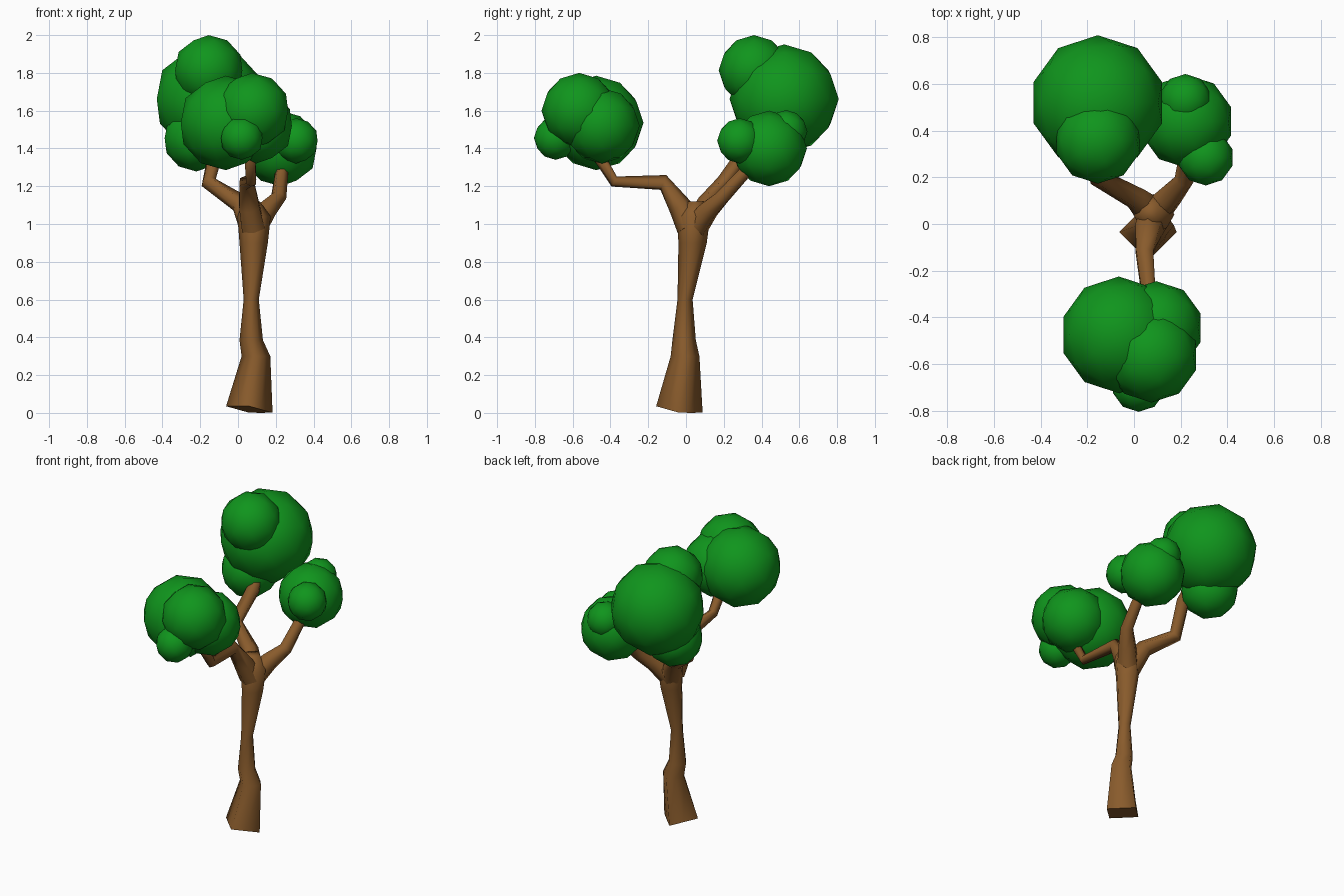
import bpy, bmesh, math
from mathutils import Vector

if "Cube" in bpy.data.objects:
    bpy.data.objects.remove(bpy.data.objects["Cube"])


def material(name, color):
    m = bpy.data.materials.new(name)
    m.diffuse_color = color
    m.use_nodes = True
    m.node_tree.nodes["Principled BSDF"].inputs["Base Color"].default_value = m.diffuse_color
    return m


BARK = material("bark", (0.25, 0.105, 0.025, 1))
LEAF = material("leaf", (0.005, 0.30, 0.012, 1))


def finish(name, bm, mat):
    bmesh.ops.recalc_face_normals(bm, faces=bm.faces[:])
    for f in bm.faces:
        f.smooth = True
    me = bpy.data.meshes.new(name)
    bm.to_mesh(me)
    bm.free()
    me.materials.append(mat)
    ob = bpy.data.objects.new(name, me)
    bpy.context.collection.objects.link(ob)
    return ob


def skin_rings(name, rings):
    """Bridge successive closed rings of points and cap both ends."""
    bm = bmesh.new()
    loops = [[bm.verts.new(p) for p in r] for r in rings]
    n = len(loops[0])
    for a, b in zip(loops, loops[1:]):
        for i in range(n):
            j = (i + 1) % n
            bm.faces.new((a[i], a[j], b[j], b[i]))
    caps = [bm.faces.new(loops[0]), bm.faces.new(loops[-1])]
    bmesh.ops.split_edges(bm, edges=list(caps[0].edges))
    return finish(name, bm, BARK)


def trunk_ring(x, y, z, r, mid, tilt):
    # eight points: corners on the axes, mid sets how round the sides are
    pts = []
    for i in range(8):
        a = i * math.pi / 4
        k = r * (mid if i % 2 else 1)
        dx, dy = k * math.cos(a), k * math.sin(a)
        pts.append(Vector((x + dx, y + dy, z - tilt * (dx + dy))))
    return pts


def branch(name, path):
    pts = [Vector(p[:3]) for p in path]
    rings = []
    for i, p in enumerate(pts):
        d = (pts[min(i + 1, len(pts) - 1)] - pts[max(i - 1, 0)]).normalized()
        side = d.cross(Vector((0.9, 0.1, -0.1)) if name == "front_branch" else Vector((1, -1, 0.1))).normalized()
        up = d.cross(side)
        r = path[i][3]
        rings.append([p + r * (math.cos(a) * side + math.sin(a) * up)
                      for a in (k * math.pi / 3 for k in range(6))])
    return skin_rings(name, rings)


# trunk: square flared foot, narrow waist, wide fork
skin_rings("trunk", [trunk_ring(*r) for r in [
    (0.06, -0.035, 0.018, 0.123, 0.71, 0.14),
    (0.095, -0.005, 0.30, 0.076, 0.80, 0),
    (0.07, -0.01, 0.385, 0.062, 0.85, 0),
    (0.07, -0.005, 0.60, 0.040, 0.90, 0),
    (0.083, 0.035, 0.90, 0.075, 0.88, 0),
    (0.085, 0.04, 1.04, 0.088, 0.9, 0),
    (0.07, 0.05, 1.12, 0.045, 0.9, 0)]])

# three branches forking from the trunk top
branch("front_branch", [(0.08, 0.02, 0.98, 0.07), (0.06, -0.03, 1.09, 0.062),
                        (0.045, -0.12, 1.22, 0.042), (0.07, -0.38, 1.225, 0.03),
                        (0.06, -0.50, 1.42, 0.035)])
branch("left_branch", [(0.075, 0.05, 0.98, 0.07), (0.01, 0.11, 1.11, 0.052),
                       (-0.155, 0.20, 1.22, 0.042), (-0.115, 0.32, 1.39, 0.042),
                       (-0.14, 0.45, 1.55, 0.04)])
branch("right_branch", [(0.09, 0.05, 0.98, 0.07), (0.15, 0.115, 1.07, 0.058),
                        (0.215, 0.19, 1.14, 0.042), (0.23, 0.30, 1.26, 0.036),
                        (0.23, 0.40, 1.38, 0.035)])

# foliage balls: x, y, z, radius
CLUSTERS = {
    "left_foliage": [(-0.155, 0.52, 1.662, 0.289), (-0.155, 0.36, 1.813, 0.187),
                     (-0.22, 0.44, 1.455, 0.177)],
    "right_foliage": [(0.225, 0.44, 1.40, 0.2), (0.307, 0.285, 1.44, 0.12),
                      (0.22, 0.53, 1.49, 0.113)],
    "front_foliage": [(-0.065, -0.475, 1.535, 0.25), (0.075, -0.565, 1.6, 0.2),
                      (0.095, -0.445, 1.52, 0.2), (0.02, -0.69, 1.455, 0.115)],
}
for name, balls in CLUSTERS.items():
    for i, (x, y, z, r) in enumerate(balls):
        bm = bmesh.new()
        bmesh.ops.create_icosphere(bm, subdivisions=2, radius=r)
        finish(f"{name}_{i + 1}", bm, LEAF).location = (x, y, z)
